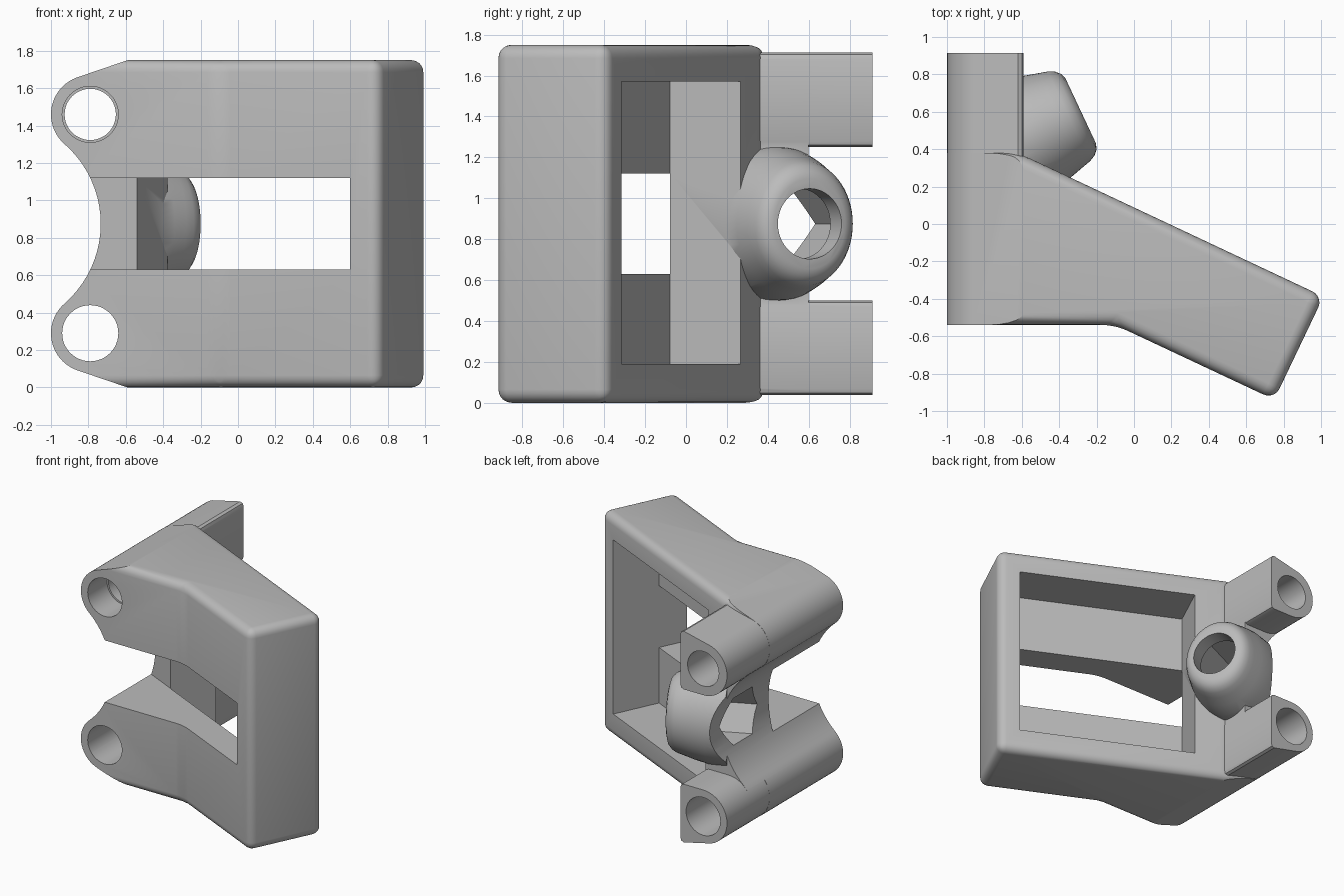
import bpy, bmesh
from math import sin, cos, pi, radians
from mathutils import Matrix, Vector

cube = bpy.data.objects.get("Cube")
if cube:
    bpy.data.objects.remove(cube, do_unlink=True)

MID = 0.875                      # mirror height of the part
TILT = radians(25.15)
ARM = Matrix.Rotation(-TILT, 4, 'Z')
HUB = Matrix.Translation((-0.285, 0.605, MID)) @ Matrix.Rotation(TILT, 4, 'Z')
BORE_X, BORE_Z = -0.79, 0.585    # bore offset from the mirror height

grey = bpy.data.materials.new("plain grey")
grey.use_nodes = True
colour = (0.5, 0.5, 0.5, 1)
grey.diffuse_color = colour
grey.node_tree.nodes["Principled BSDF"].inputs["Base Color"].default_value = colour


def loft(name, loops, matrix=Matrix(), bevel=0):
    """Skin a stack of equal loops into a closed solid."""
    bm = bmesh.new()
    rows = [[bm.verts.new(matrix @ Vector(p)) for p in loop] for loop in loops]
    n = len(rows[0])
    for a, b in zip(rows, rows[1:]):
        for i in range(n):
            j = (i + 1) % n
            bm.faces.new((a[i], a[j], b[j], b[i]))
    bm.faces.new(rows[0])
    bm.faces.new(rows[-1])
    bmesh.ops.recalc_face_normals(bm, faces=bm.faces)
    if bevel:
        bmesh.ops.bevel(bm, geom=bm.edges[:], offset=bevel, segments=5,
                        profile=0.5, affect='EDGES')
    mesh = bpy.data.meshes.new(name)
    bm.to_mesh(mesh)
    bm.free()
    mesh.materials.append(grey)
    obj = bpy.data.objects.new(name, mesh)
    bpy.context.collection.objects.link(obj)
    return obj


def plan_prism(name, pts, z0, z1, matrix=Matrix(), bevel=0):
    return loft(name, [[(x, y, z) for x, y in pts] for z in (z0, z1)], matrix, bevel)


def front_prism(name, pts, y0, y1):
    return loft(name, [[(x, y, z) for x, z in pts] for y in (y0, y1)])


def box(name, x0, x1, y0, y1, z0, z1, matrix=Matrix()):
    return plan_prism(name, [(x0, y0), (x1, y0), (x1, y1), (x0, y1)], z0, z1, matrix)


def arc(cx, cz, r, a0, a1, n=20):
    return [(cx + r * cos(radians(a0 + (a1 - a0) * i / n)),
             cz + r * sin(radians(a0 + (a1 - a0) * i / n))) for i in range(n + 1)]


def lathe(name, profile, sides, squash=1):
    """Turn (distance, radius) pairs around the hub axis."""
    return loft(name, [[(d, r * squash * cos(2 * pi * i / sides), r * sin(2 * pi * i / sides))
                        for i in range(sides)] for d, r in profile], HUB)


def combine(target, tool, operation):
    mod = target.modifiers.new("cut", 'BOOLEAN')
    mod.object, mod.operation, mod.solver = tool, operation, 'EXACT'
    bpy.context.view_layer.objects.active = target
    bpy.ops.object.modifier_apply(modifier=mod.name)
    bpy.data.objects.remove(tool, do_unlink=True)


# Bent body with rounded edges
plan = [(-1.15, -0.54), (-0.1, -0.54), (0.75, -0.939), (1.013, -0.388), (-0.62, 0.38), (-1.15, 0.38)]
body = plan_prism("bracket_body", plan, 0, 2 * MID, bevel=0.065)

# Open back pocket and front slot
combine(body, box("pocket", -0.455, 0.912, -0.3, 0.3, 0.19, 1.57, ARM), 'DIFFERENCE')
combine(body, box("slot", -2, 0.912, -1.5, -0.299, 0.63, 1.12, ARM), 'DIFFERENCE')

# Web between the tubes and tapered hub
combine(body, box("web", -1.1, -0.592, 0.25, 0.6, 0.42, 1.33), 'UNION')
hub = [(-0.45, 0.385), (-0.3, 0.37), (-0.2, 0.345), (-0.12, 0.32), (-0.07, 0.305),
       (-0.035, 0.285), (-0.01, 0.255), (0, 0.22)]
combine(body, lathe("hub", hub, 64, 0.87), 'UNION')

# Trim everything to the side outline: two bosses joined by a hollow curve
low, high = MID - BORE_Z, MID + BORE_Z
outline = ([(1.3, -0.02), (-0.59, -0.02), (-0.59, 0)] + arc(BORE_X, low, 0.21, 250, 131.1)
           + arc(-1.3, MID, 0.566, -48.9, 48.9)[1:-1] + arc(BORE_X, high, 0.21, 228.9, 110)
           + [(-0.59, 2 * MID), (-0.59, 1.77), (1.3, 1.77)])
combine(body, front_prism("outline", outline, -1.5, 1.5), 'INTERSECT')

# Long tubes, mirrored about the middle
tube = arc(BORE_X, BORE_Z, 0.209, 110, 270) + [
    (-0.62, 0.376), (-0.598, 0.385), (-0.59, 0.406), (-0.59, 0.805), (-0.598, 0.828), (-0.62, 0.837)]
for side in (1, -1):
    pts = [(x, MID + side * z) for x, z in tube]
    combine(body, front_prism("tube", pts, -0.5, 0.913), 'UNION')

# Bores; the upper one narrows towards the back
for z, r, y1 in ((low, 0.15, 1.5), (high, 0.137, 1.5), (high, 0.15, -0.3)):
    combine(body, front_prism("bore", arc(BORE_X, z, r, 0, 352.5, 47), -1, y1), 'DIFFERENCE')

# Hub hole with a six-sided seat open to the side
combine(body, lathe("hub_hole", [(-0.3, 0.172), (0.2, 0.172)], 48), 'DIFFERENCE')
combine(body, lathe("hex_seat", [(-0.9, 0.215), (-0.13, 0.215)], 6), 'DIFFERENCE')

bpy.ops.object.select_all(action='DESELECT')
body.select_set(True)
bpy.context.view_layer.objects.active = body
bpy.ops.object.shade_smooth_by_angle(angle=radians(30))
